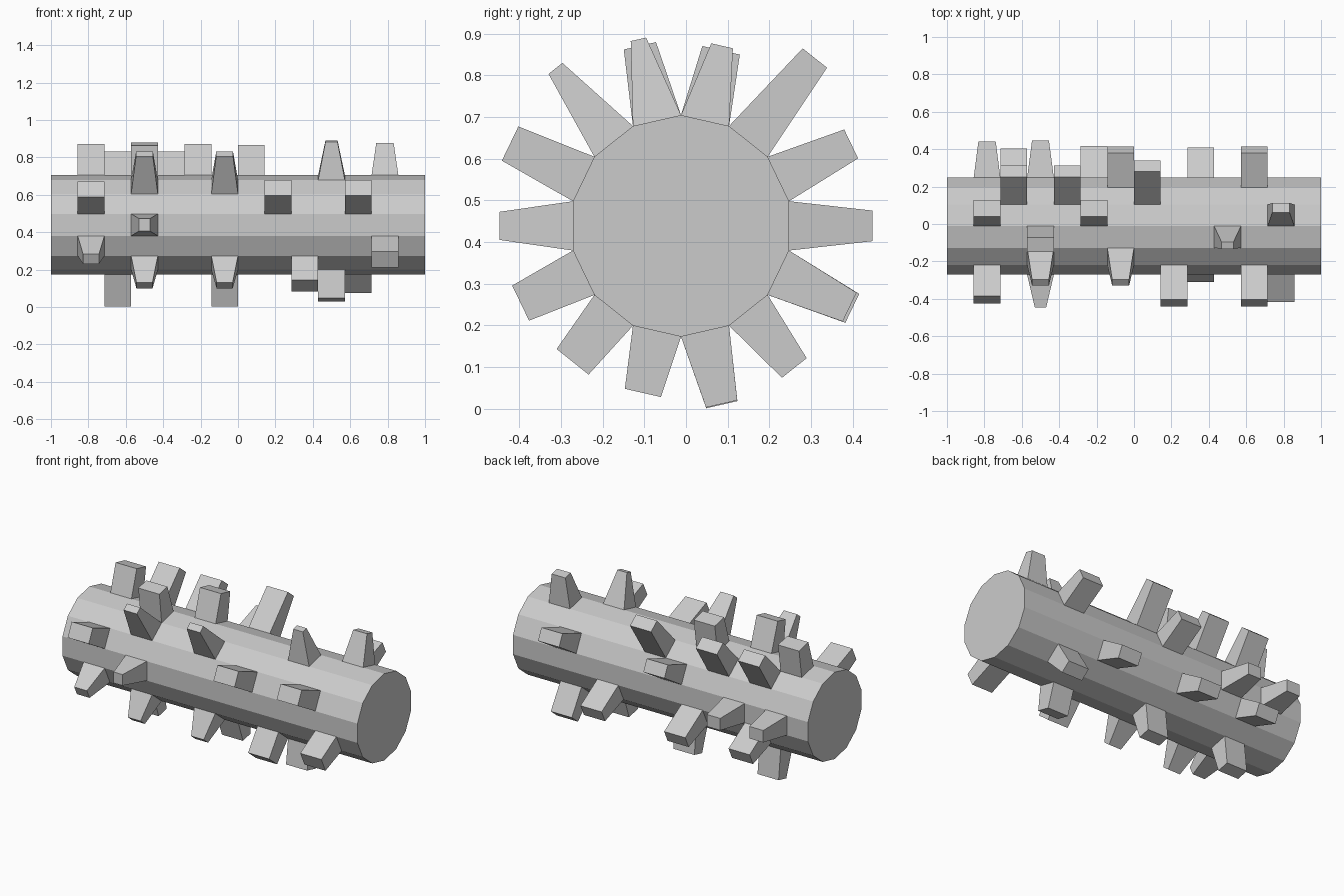
import bpy, bmesh, math
from mathutils import Vector

if "Cube" in bpy.data.objects:
    bpy.data.objects.remove(bpy.data.objects["Cube"])

SIDES, SEGS, R = 14, 14, 0.266
CY, CZ = -0.012, 0.439
STEP = 2 * math.pi / SIDES

# Studs: (side, segment, length, scale along x, scale around)
# side 0 starts at the top and counts towards +y; segment 0 is at -x
STUDS = [
    (0, 1, .173, 1, .78), (0, 5, .173, 1, .78), (0, 12, .184, .65, .45),
    (1, 2, .213, 1, .65), (1, 4, .213, 1, .65), (1, 7, .256, 1, .63),
    (2, 6, .194, 1, .65), (2, 11, .194, 1, .65),
    (3, 1, .193, .65, .62), (3, 3, .20, .63, .62),
    (4, 2, .184, 1, .65), (4, 5, .197, 1, .65), (4, 9, .19, 1, .65),
    (5, 11, .177, 1, .64),
    (6, 2, .181, 1, .65), (6, 6, .179, 1, .65),
    (7, 10, .152, 1, .75),
    (8, 3, .155, .6, .45), (8, 6, .155, .6, .45), (8, 9, .158, 1, .83),
    (9, 1, .16, .6, .5), (9, 12, .168, 1, .79),
    (10, 3, .176, .42, .57),
    (11, 1, .178, 1, .77), (11, 8, .196, 1, .77), (11, 11, .196, 1, .77),
    (12, 3, .224, .63, .36), (12, 6, .224, .63, .36),
    (13, 3, .184, 1, .67), (13, 10, .20, .45, .32),
]

bm = bmesh.new()

# Barrel: rings of vertices along x, skinned with quads and capped
rings = []
for i in range(SEGS + 1):
    x = -1 + 2 * i / SEGS
    rings.append([bm.verts.new((x, CY + R * math.sin(k * STEP), CZ + R * math.cos(k * STEP)))
                  for k in range(SIDES)])
panel = {}
for i in range(SEGS):
    a, b = rings[i], rings[i + 1]
    for k in range(SIDES):
        n = (k + 1) % SIDES
        panel[k, i] = bm.faces.new((a[k], b[k], b[n], a[n]))
bm.faces.new(rings[0])
bm.faces.new(rings[-1])

# Studs: extrude the chosen panels outwards and taper their ends
for side, seg, length, sx, st in STUDS:
    ang = (side + .5) * STEP
    out = Vector((0, math.sin(ang), math.cos(ang)))
    face = bmesh.ops.extrude_discrete_faces(bm, faces=[panel[side, seg]])['faces'][0]
    c = face.calc_center_median()
    for v in face.verts:
        d = v.co - c
        v.co = c + Vector((d.x * sx, d.y * st, d.z * st)) + out * length

bmesh.ops.recalc_face_normals(bm, faces=bm.faces[:])
mesh = bpy.data.meshes.new("studded_roller")
bm.to_mesh(mesh)
bm.free()
bpy.context.collection.objects.link(bpy.data.objects.new("studded_roller", mesh))
